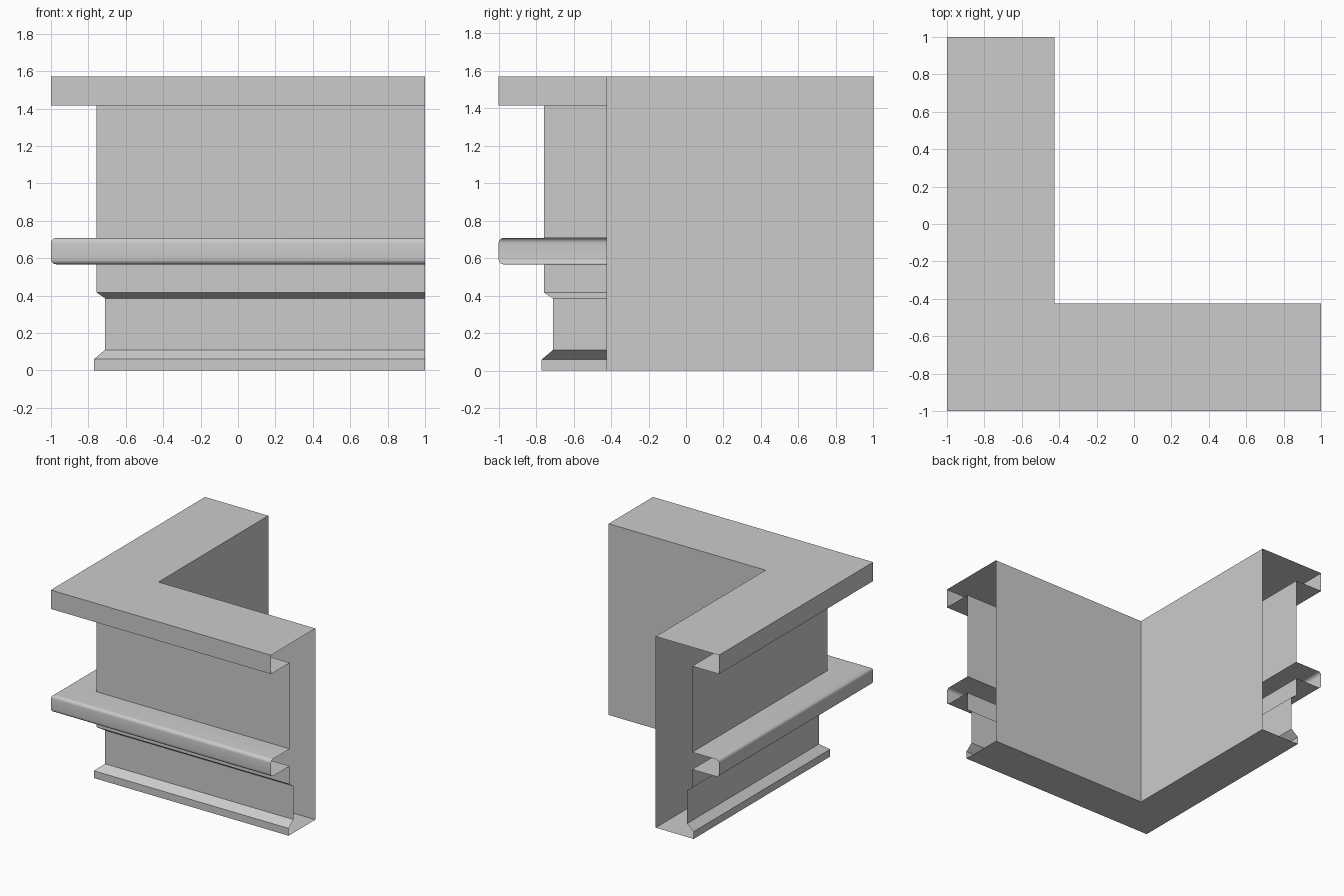
import bpy, bmesh
from math import sin, cos, pi

cube = bpy.data.objects.get("Cube")
if cube:
    bpy.data.objects.remove(cube, do_unlink=True)

# Plain grey finish
grey = bpy.data.materials.new("plain grey")
grey.use_nodes = True
colour = (0.6, 0.6, 0.6, 1)
grey.diffuse_color = colour
grey.node_tree.nodes["Principled BSDF"].inputs["Base Color"].default_value = colour

INNER, WALL, HEIGHT = 0.425, 0.757, 1.57


def arc(cx, cz, r, start, steps=5):
    """Quarter turn used for the rounded rail nose."""
    return [(cx + r * cos(start + pi / 2 * i / steps),
             cz + r * sin(start + pi / 2 * i / steps)) for i in range(steps + 1)]


# Wall section as (outward distance, height): plinth, rail, cornice, back
r = 0.028
plinth = [(INNER, 0), (0.77, 0), (0.77, 0.06), (0.71, 0.11), (0.71, 0.385), (WALL, 0.417)]
rail = ([(WALL, 0.567)] + arc(1 - r, 0.567 + r, r, -pi / 2)
        + arc(1 - r, 0.708 - r, r, 0) + [(WALL, 0.708)])
cornice = [(WALL, 1.415), (1, 1.415), (1, HEIGHT), (INNER, HEIGHT)]
section = plinth + rail + cornice

# Sweep the section round the mitred corner, leaving both ends open
bm = bmesh.new()
rings = [[bm.verts.new(place(d, z)) for d, z in section] for place in (
    lambda d, z: (1, -d, z),
    lambda d, z: (-d, -d, z),
    lambda d, z: (-d, 1, z))]
for a, b in zip(rings, rings[1:]):
    for i in range(len(section)):
        j = (i + 1) % len(section)
        bm.faces.new((a[i], b[i], b[j], a[j]))
bmesh.ops.recalc_face_normals(bm, faces=bm.faces)
top = max(bm.faces, key=lambda f: f.calc_center_median().z)
if top.normal.z < 0:
    bmesh.ops.reverse_faces(bm, faces=bm.faces)
mesh = bpy.data.meshes.new("corner_wall")
bm.to_mesh(mesh)
bm.free()
mesh.materials.append(grey)

wall = bpy.data.objects.new("corner_wall", mesh)
bpy.context.collection.objects.link(wall)
bpy.context.view_layer.objects.active = wall
wall.select_set(True)
bpy.ops.object.shade_smooth_by_angle(angle=pi / 6)
